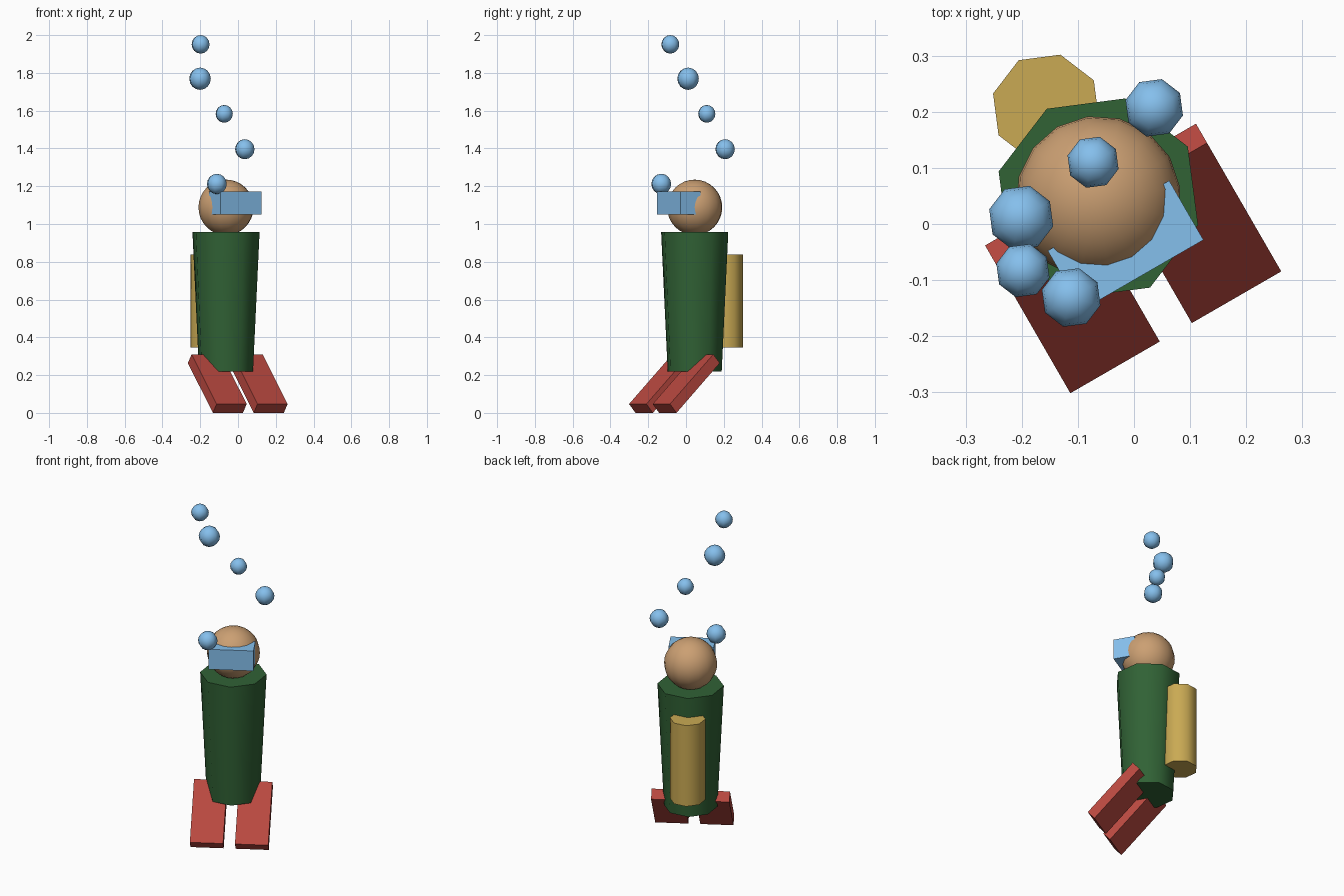
import bpy, bmesh
from math import radians
from mathutils import Matrix

if "Cube" in bpy.data.objects:
    bpy.data.objects.remove(bpy.data.objects["Cube"])

# The whole figure is turned 30 degrees about an off-centre vertical axis
TURN = Matrix.Translation((-0.0635, 0.046, 0)) @ Matrix.Rotation(radians(30), 4, 'Z')


def material(name, rgb):
    m = bpy.data.materials.new(name)
    m.diffuse_color = (*[(c / 255) ** 2.2 for c in rgb], 1)
    m.use_nodes = True
    m.node_tree.nodes["Principled BSDF"].inputs["Base Color"].default_value = m.diffuse_color
    return m


green = material("suit_green", (52, 98, 56))
tan = material("skin_tan", (202, 158, 114))
gold = material("tank_gold", (200, 168, 84))
red = material("fin_red", (184, 74, 66))
blue = material("light_blue", (132, 190, 236))


def finish(name, mat, smooth=True, turn=True):
    ob = bpy.context.object
    ob.name = name
    ob.data.materials.append(mat)
    if turn:
        ob.matrix_world = TURN @ Matrix.Translation(ob.location)
    if smooth:
        bpy.ops.object.shade_smooth_by_angle(angle=radians(50))
    return ob


# Body: tapered octagon, wider at the shoulders
bpy.ops.mesh.primitive_cone_add(vertices=8, radius1=0.148, radius2=0.184,
                                depth=0.738, location=(0, 0, 0.589))
finish("body", green)

# Head
bpy.ops.mesh.primitive_uv_sphere_add(segments=16, ring_count=16, radius=0.147,
                                     location=(0, 0, 1.088))
finish("head", tan)

# Mask: box sunk into the face
bpy.ops.mesh.primitive_cube_add(size=1, location=(0, -0.097, 1.111))
bpy.context.object.data.transform(Matrix.Diagonal((0.25, 0.122, 0.122, 1)))
finish("mask", blue, smooth=False)

# Air tank on the back
bpy.ops.mesh.primitive_cylinder_add(vertices=8, radius=0.098, depth=0.492,
                                    location=(0, 0.186, 0.593))
finish("air_tank", gold)

# Fins: sloping slab profile (y, z) extruded sideways
FIN = [(0.028, 0.264), (-0.0115, 0.31), (-0.276, 0.047), (-0.2365, 0.0)]
for side, label in ((-1, "left"), (1, "right")):
    bm = bmesh.new()
    x0 = side * 0.125 - 0.092
    face = bm.faces.new([bm.verts.new((x0, y, z)) for y, z in FIN])
    ext = bmesh.ops.extrude_face_region(bm, geom=[face])
    bmesh.ops.translate(bm, vec=(0.184, 0, 0),
                        verts=[v for v in ext["geom"] if isinstance(v, bmesh.types.BMVert)])
    if len(bm.faces) == 5:
        bm.faces.new([v for v in bm.verts][:4])
    bmesh.ops.recalc_face_normals(bm, faces=bm.faces)
    mesh = bpy.data.meshes.new(label + "_fin")
    bm.to_mesh(mesh)
    bm.free()
    ob = bpy.data.objects.new(label + "_fin", mesh)
    bpy.context.collection.objects.link(ob)
    mesh.materials.append(red)
    ob.matrix_world = TURN

# Rising bubbles (x, y, z, radius)
BUBBLES = [(-0.112, -0.131, 1.212, 0.054), (0.036, 0.207, 1.396, 0.053),
           (-0.073, 0.110, 1.583, 0.047), (-0.201, 0.011, 1.769, 0.059),
           (-0.198, -0.083, 1.951, 0.049)]
for i, (x, y, z, r) in enumerate(BUBBLES, 1):
    bpy.ops.mesh.primitive_uv_sphere_add(segments=8, ring_count=8, radius=r,
                                         location=(x, y, z),
                                         rotation=(0, 0, radians(30)))
    finish(f"bubble_{i}", blue, turn=False)
